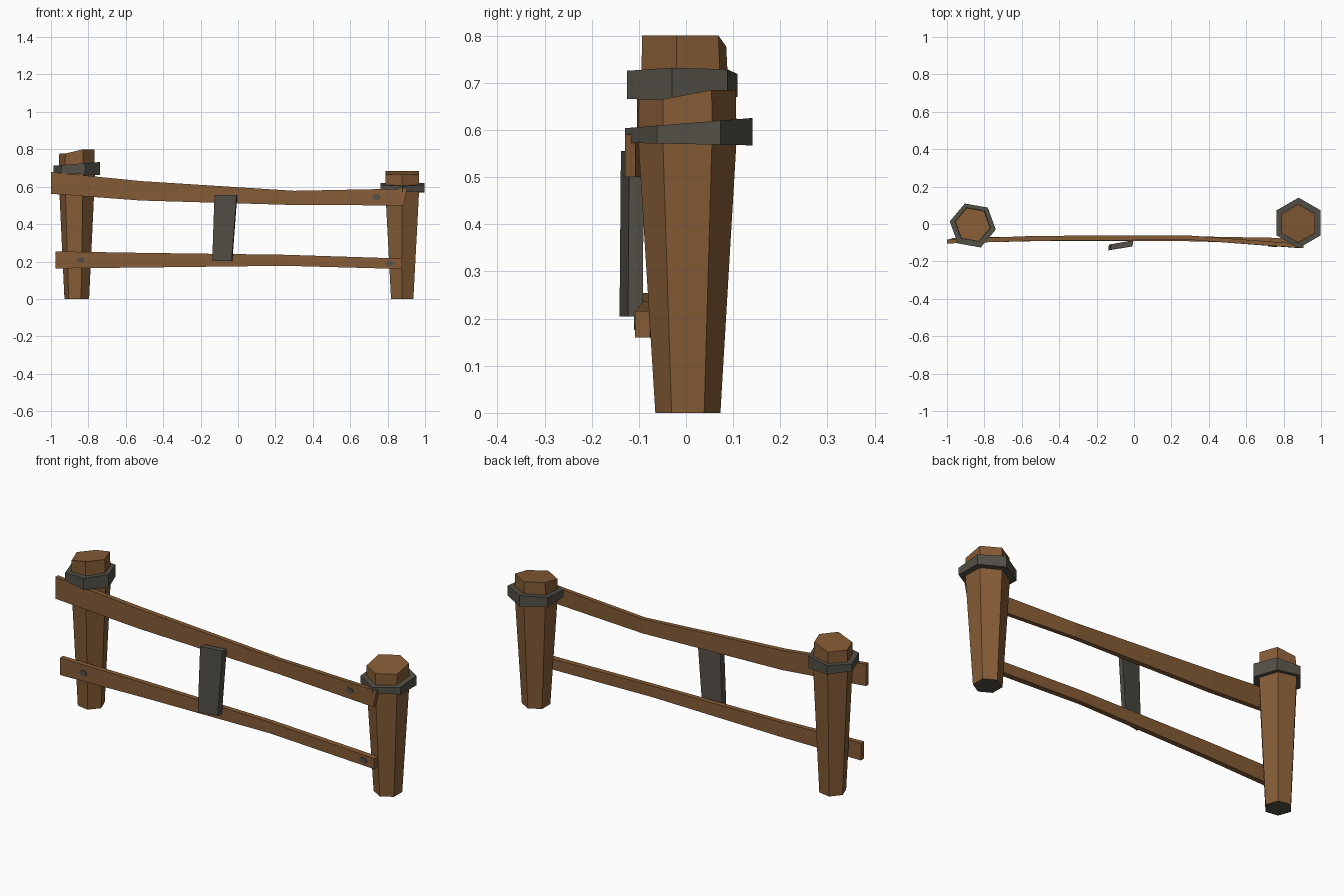
import bpy, bmesh, math
from mathutils import Vector

if "Cube" in bpy.data.objects:
    bpy.data.objects.remove(bpy.data.objects["Cube"])


def material(name, rgb):
    m = bpy.data.materials.new(name)
    m.diffuse_color = (*rgb, 1)
    m.use_nodes = True
    m.node_tree.nodes["Principled BSDF"].inputs["Base Color"].default_value = m.diffuse_color
    return m


WOOD = material("brown wood", (0.235, 0.107, 0.037))
IRON = material("dark grey iron", (0.087, 0.080, 0.064))


def loft(name, rings, mats, bottom_mat=0):
    """Skin a list of equal-length point rings and cap both ends."""
    bm = bmesh.new()
    vr = [[bm.verts.new(p) for p in r] for r in rings]
    n = len(vr[0])
    for a, b in zip(vr, vr[1:]):
        for i in range(n):
            j = (i + 1) % n
            bm.faces.new((a[i], a[j], b[j], b[i]))
    bm.faces.new(vr[0][::-1]).material_index = bottom_mat
    bm.faces.new(vr[-1])
    bmesh.ops.recalc_face_normals(bm, faces=bm.faces)
    me = bpy.data.meshes.new(name)
    bm.to_mesh(me)
    bm.free()
    for m in mats:
        me.materials.append(m)
    ob = bpy.data.objects.new(name, me)
    bpy.context.collection.objects.link(ob)
    return ob


def hexagon(cx, cy, r, turn, height):
    """Six points; height is a function of x, y so the ring can be tilted."""
    pts = []
    for k in range(6):
        a = math.radians(turn + 60 * k)
        x, y = cx + r * math.cos(a), cy + r * math.sin(a)
        pts.append((x, y, height(x, y)))
    return pts


def flat(z):
    return lambda x, y: z


# Left post: tapered hexagon with a sloping top, dark underside
lx = -0.862
loft("left_post", [
    hexagon(lx, 0, 0.067, 50, flat(0)),
    hexagon(lx, -0.002, 0.099, 50, flat(0.665)),
    hexagon(lx, -0.004, 0.095, 50, lambda x, y: 0.80 if x > -0.87 else 0.777),
], [WOOD, IRON], 1)

# Right post
rx = 0.878
loft("right_post", [
    hexagon(rx, 0.004, 0.069, 30, flat(0)),
    hexagon(rx, 0.003, 0.104, 30, flat(0.575)),
    hexagon(rx, 0.003, 0.103, 30, lambda x, y: 0.685 if y > 0.03 else 0.665),
], [WOOD, IRON], 1)

# Iron collars
loft("left_collar", [
    hexagon(lx, -0.008, 0.125, 50, lambda x, y: 0.668 + 0.05 * (lx - x)),
    hexagon(lx, -0.008, 0.125, 50, lambda x, y: 0.722 + 0.08 * (x - lx)),
], [IRON])
loft("right_collar", [
    hexagon(0.88, 0.006, 0.135, 30, lambda x, y: 0.570 - 0.02 * y),
    hexagon(0.88, 0.006, 0.135, 30, lambda x, y: 0.614 + 0.08 * y),
], [IRON])


# Rails: stations of (x bottom, x top, z bottom, z top, y front, y back)
def rail(name, stations):
    rings = [[(xb, yf, zb), (xb, yb, zb), (xt, yb, zt), (xt, yf, zt)]
             for xb, xt, zb, zt, yf, yb in stations]
    loft(name, rings, [WOOD])


rail("top_rail", [
    (-1.0, -1.0, 0.562, 0.678, -0.104, -0.082),
    (-0.52, -0.52, 0.526, 0.630, -0.090, -0.063),
    (0.30, 0.30, 0.502, 0.578, -0.085, -0.062),
    (0.885, 0.905, 0.500, 0.590, -0.129, -0.107),
])
rail("bottom_rail", [
    (-0.975, -0.975, 0.163, 0.254, -0.102, -0.075),
    (-0.50, -0.50, 0.168, 0.246, -0.091, -0.065),
    (0.25, 0.25, 0.177, 0.236, -0.091, -0.065),
    (0.876, 0.876, 0.160, 0.216, -0.108, -0.076),
])


# Leaning iron slat, twisted a little about z
def slat_ring(x0, x1, z, y):
    return [(x0, y, z), (x1, y + 0.018, z),
            (x1 + 0.004, y + 0.049, z), (x0 + 0.004, y + 0.030, z)]


loft("middle_slat", [slat_ring(-0.138, -0.034, 0.204, -0.141),
                     slat_ring(-0.126, -0.008, 0.555, -0.138)], [IRON])

# Nail heads: flattened hexagons on the rail fronts, following their slope
for name, x, z, y, slope in (("top_right_nail", 0.74, 0.544, -0.118, -0.075),
                             ("bottom_left_nail", -0.84, 0.208, -0.099, 0.023),
                             ("bottom_right_nail", 0.81, 0.190, -0.106, -0.027)):
    rings = []
    for d in (0.003, -0.004):
        rings.append([(x + 0.024 * math.cos(k * math.pi / 3),
                       y + d + slope * 0.024 * math.cos(k * math.pi / 3),
                       z + 0.016 * math.sin(k * math.pi / 3)) for k in range(6)])
    loft(name, rings, [IRON])
